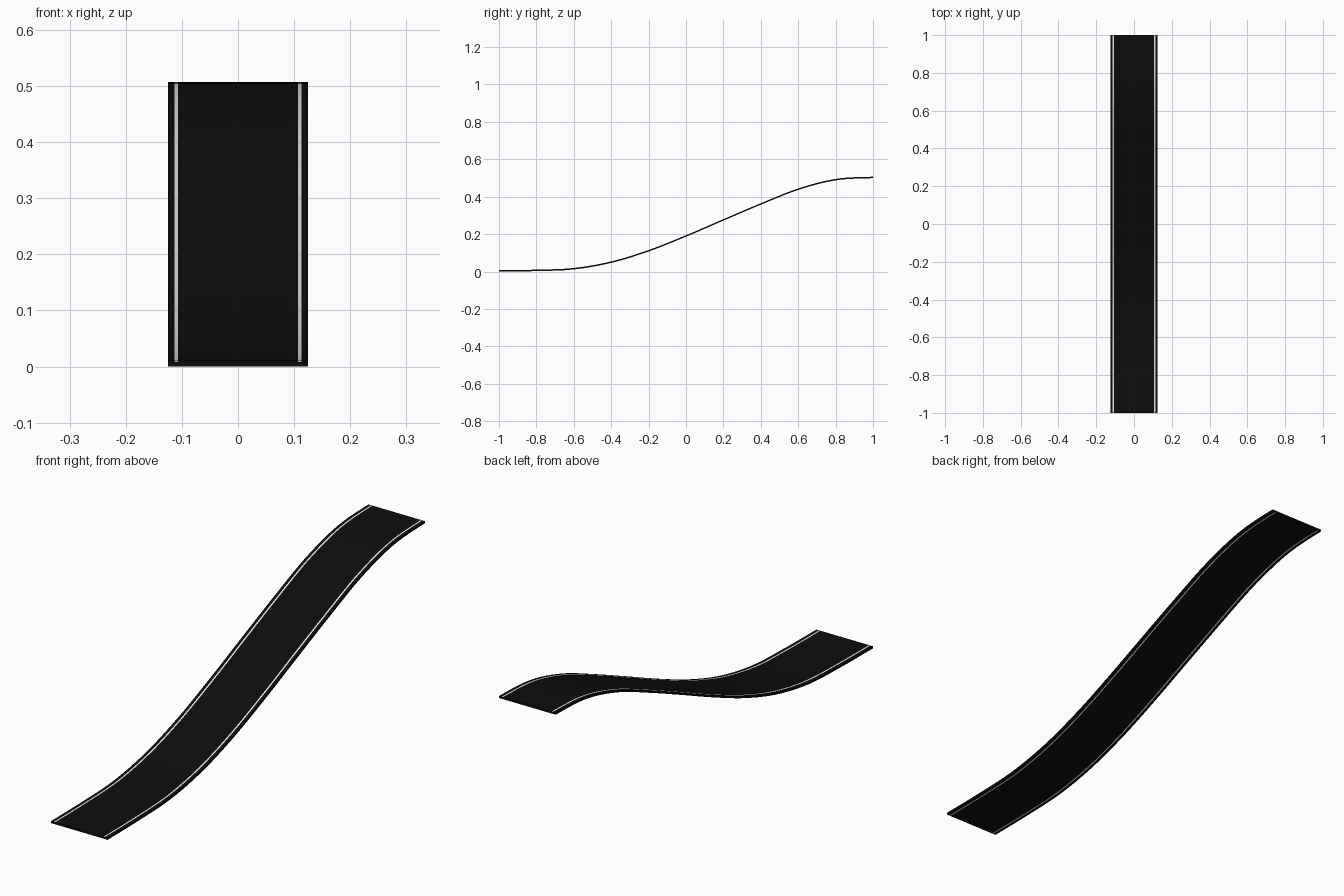
import bpy, bmesh

cube = bpy.data.objects.get("Cube")
if cube:
    bpy.data.objects.remove(cube, do_unlink=True)


def material(name, value):
    m = bpy.data.materials.new(name)
    m.use_nodes = True
    colour = (value, value, value, 1)
    m.diffuse_color = colour
    m.node_tree.nodes["Principled BSDF"].inputs["Base Color"].default_value = colour
    return m


asphalt = material("black asphalt", 0.004)
paint = material("white line paint", 0.8)

# Height of the road surface at even steps along its length
HEIGHTS = [0.009, 0.011, 0.02, 0.055, 0.116, 0.195, 0.281, 0.366, 0.445, 0.496, 0.508]
THICK = 0.008
STEPS = 8


def profile():
    """Smooth (y, z) path through the heights."""
    h = [HEIGHTS[0]] + HEIGHTS + [HEIGHTS[-1]]
    path = []
    for i in range(len(HEIGHTS) - 1):
        a, b, c, d = h[i:i + 4]
        for s in range(STEPS):
            t = s / STEPS
            z = b + 0.5 * t * (c - a + t * (2*a - 5*b + 4*c - d + t * (3*(b - c) + d - a)))
            path.append((-1 + 0.2 * (i + t), z))
    return path + [(1, HEIGHTS[-1])]


# Cross-section columns: shoulder, line, lane, line, shoulder
COLUMNS = [-0.125, -0.113, -0.107, 0.107, 0.113, 0.125]
LINES = (1, 3)

bm = bmesh.new()
rings = []
for y, z in profile():
    top = [bm.verts.new((x, y, z)) for x in COLUMNS]
    bottom = [bm.verts.new((x, y, z - THICK)) for x in reversed(COLUMNS)]
    rings.append(top + bottom)

n = len(COLUMNS)
for r0, r1 in zip(rings, rings[1:]):
    for k in range(2 * n):
        j = (k + 1) % (2 * n)
        face = bm.faces.new((r0[k], r0[j], r1[j], r1[k]))
        # Painted lines show on the top and on the underside
        column = k if k < n else 2 * n - 2 - k
        face.material_index = 1 if column in LINES or column == n - 2 - LINES[0] else 0
bm.faces.new(rings[0])
bm.faces.new(rings[-1])
bmesh.ops.recalc_face_normals(bm, faces=bm.faces)

mesh = bpy.data.meshes.new("road_ramp")
bm.to_mesh(mesh)
bm.free()
mesh.materials.append(asphalt)
mesh.materials.append(paint)
road = bpy.data.objects.new("road_ramp", mesh)
bpy.context.collection.objects.link(road)
# Rest on the ground
road.location.z = -min(v.co.z for v in mesh.vertices)

bpy.context.view_layer.objects.active = road
road.select_set(True)
bpy.ops.object.shade_smooth_by_angle()
